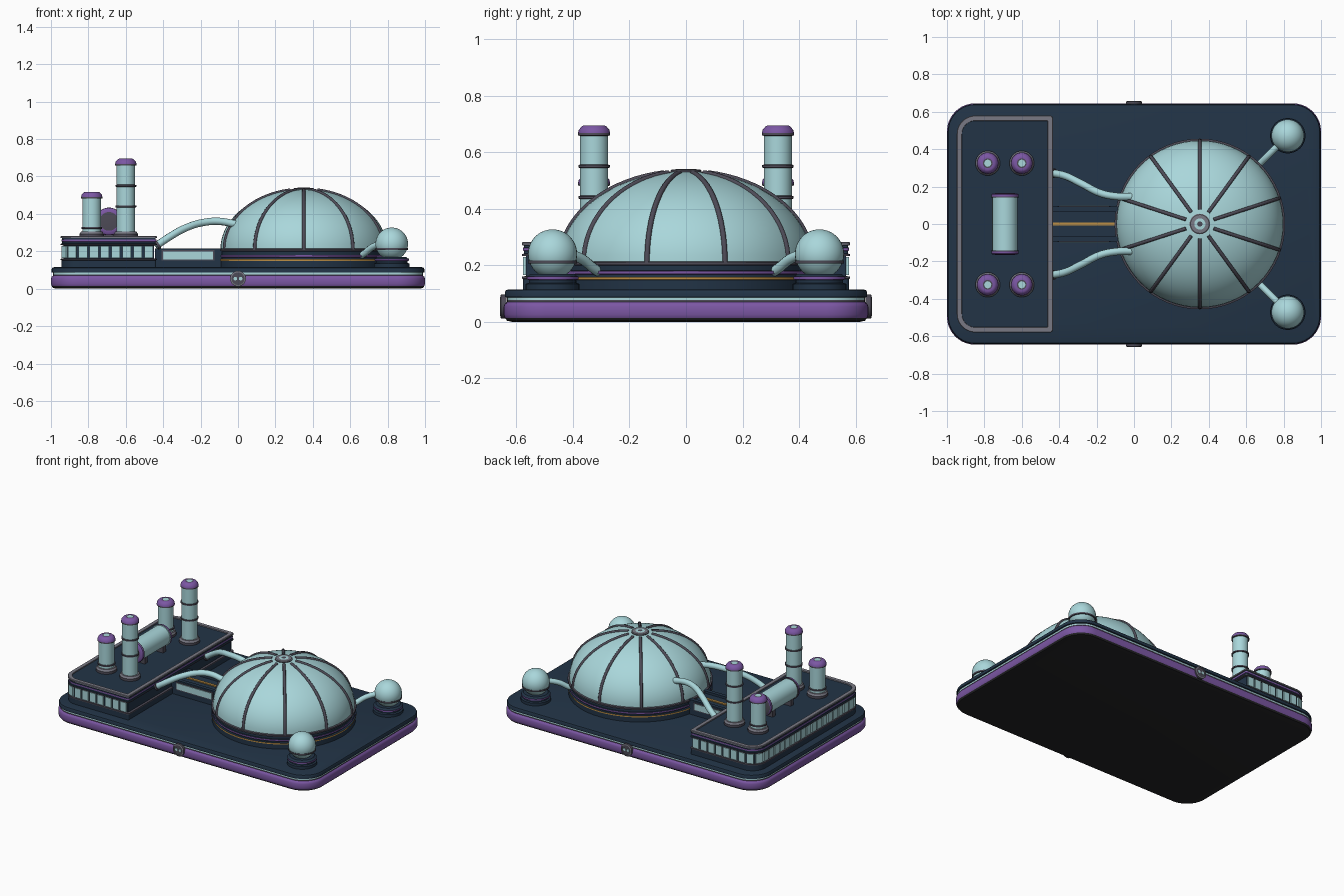
import bpy, bmesh, math
from mathutils import Matrix, Vector

if "Cube" in bpy.data.objects:
    bpy.data.objects.remove(bpy.data.objects["Cube"])

COLORS = {
    "pale_teal": (0.40, 0.68, 0.71), "navy": (0.016, 0.034, 0.062),
    "purple": (0.20, 0.095, 0.37), "grey": (0.19, 0.19, 0.23),
    "dark_grey": (0.075, 0.07, 0.095), "gold": (0.50, 0.27, 0.06),
    "black": (0.018, 0.018, 0.02),
}
MATS = {}
for n, c in COLORS.items():
    MATS[n] = bpy.data.materials.new(n)
    MATS[n].diffuse_color = (*c, 1)


def finish(name, bm, mats):
    bmesh.ops.recalc_face_normals(bm, faces=bm.faces)
    me = bpy.data.meshes.new(name)
    bm.to_mesh(me)
    bm.free()
    for m in mats:
        me.materials.append(MATS[m])
    me.shade_smooth()
    me.set_sharp_from_angle(angle=math.radians(32))
    ob = bpy.data.objects.new(name, me)
    bpy.context.collection.objects.link(ob)
    return ob


def loft(name, outline, profile, matrix=Matrix()):
    """Stack outlines: profile = (offset or radius, z, colour of the band above)."""
    mats = list(dict.fromkeys(p[2] for p in profile))
    bm = bmesh.new()
    rings = [[bm.verts.new(matrix @ Vector((x, y, z))) for x, y in outline(o)]
             for o, z, _ in profile]
    n = len(rings[0])
    for k in range(len(rings) - 1):
        a, b = rings[k], rings[k + 1]
        for i in range(n):
            j = (i + 1) % n
            bm.faces.new((a[i], a[j], b[j], b[i])).material_index = mats.index(profile[k][2])
    bm.faces.new(rings[0][::-1]).material_index = mats.index(profile[0][2])
    bm.faces.new(rings[-1]).material_index = mats.index(profile[-1][2])
    return finish(name, bm, mats)


def circle(n):
    return lambda r: [(r * math.cos(2 * math.pi * i / n), r * math.sin(2 * math.pi * i / n))
                      for i in range(n)]


def lathe(name, profile, loc=(0, 0, 0), n=32, rot=Matrix()):
    return loft(name, circle(n), profile, Matrix.Translation(loc) @ rot)


def round_rect(x0, x1, y, r_left, r_right, seg=10):
    corners = [(x1, y, -1, -1, r_right, 0), (x0, y, 1, -1, r_left, 90),
               (x0, -y, 1, 1, r_left, 180), (x1, -y, -1, 1, r_right, 270)]

    def outline(off):
        pts = []
        for cx, cy, sx, sy, r, a0 in corners:
            rr = max(r - off, 0.004)
            for k in range(seg + 1):
                a = math.radians(a0 + 90 * k / seg)
                pts.append((cx + sx * (off + rr) + rr * math.cos(a),
                            cy + sy * (off + rr) + rr * math.sin(a)))
        return pts
    return outline


def boxes(name, items, mat):
    """items = (centre, size, z rotation)"""
    bm = bmesh.new()
    for c, s, a in items:
        bmesh.ops.create_cube(bm, size=1, matrix=Matrix.Translation(c) @ Matrix.Rotation(a, 4, 'Z')
                              @ Matrix.Diagonal((*s, 1)))
    return finish(name, bm, [mat])


def tube(name, paths, r, mat, smooth=True):
    cu = bpy.data.curves.new(name, 'CURVE')
    cu.dimensions = '3D'
    cu.bevel_depth, cu.bevel_resolution, cu.use_fill_caps = r, 3, True
    cu.resolution_u = 8
    for pts in paths:
        sp = cu.splines.new('BEZIER' if smooth else 'POLY')
        if smooth:
            sp.bezier_points.add(len(pts) - 1)
            for b, p in zip(sp.bezier_points, pts):
                b.co = p
                b.handle_left_type = b.handle_right_type = 'AUTO'
        else:
            sp.points.add(len(pts) - 1)
            for b, p in zip(sp.points, pts):
                b.co = (*p, 1)
    cu.materials.append(MATS[mat])
    ob = bpy.data.objects.new(name, cu)
    bpy.context.collection.objects.link(ob)
    bpy.ops.object.select_all(action='DESELECT')
    ob.select_set(True)
    bpy.context.view_layer.objects.active = ob
    bpy.ops.object.convert(target='MESH')
    bpy.ops.object.shade_smooth_by_angle(angle=math.radians(40))


# Base plate in coloured layers
loft("base_plate", round_rect(-1, 1, 0.645, 0.15, 0.15), [
    (0.03, 0, "black"), (0.012, 0.004, "black"), (0.004, 0.014, "purple"), (0, 0.026, "purple"),
    (0, 0.054, "purple"), (0.004, 0.064, "purple"), (0.012, 0.07, "dark_grey"),
    (0.012, 0.077, "pale_teal"), (0.012, 0.086, "navy"), (0.004, 0.088, "navy"),
    (0.004, 0.104, "navy"), (0.008, 0.112, "navy"), (0.018, 0.115, "navy")])

# Round badges with plain studs, front and back
for s, side in ((-1, "front"), (1, "back")):
    rot = Matrix.Rotation(-s * math.pi / 2, 4, 'X')
    lathe(side + "_badge", [(0.042, 0, "dark_grey"), (0.042, 0.02, "grey"), (0.034, 0.022, "grey"),
                            (0.034, 0.018, "dark_grey")], (0, s * 0.635, 0.054), 32, rot)
    for x in (-0.014, 0.014):
        lathe(side + "_badge_stud", [(0.01, 0, "pale_teal"), (0.01, 0.003, "pale_teal")],
              (x, s * 0.653, 0.054), 10, rot)

# Machine block with rim, bands and window row
block = round_rect(-0.948, -0.434, 0.58, 0.10, 0.015)
loft("machine_block", block, [
    (0.004, 0.11, "navy"), (0.004, 0.152, "dark_grey"), (0, 0.153, "dark_grey"),
    (0, 0.16, "dark_grey"), (0.014, 0.162, "navy"), (0.014, 0.232, "dark_grey"),
    (0, 0.233, "dark_grey"), (0, 0.24, "navy"), (0.007, 0.241, "navy"), (0.007, 0.251, "purple"),
    (0.003, 0.252, "purple"), (0.003, 0.262, "navy"), (0.007, 0.263, "navy"),
    (0.007, 0.27, "grey"), (0, 0.271, "grey"), (0, 0.279, "grey"), (0.003, 0.282, "grey"),
    (0.027, 0.282, "grey"), (0.028, 0.275, "navy")])
path = [Vector(p) for p in block(0.009)][10:34]
total = sum((b - a).length for a, b in zip(path, path[1:]))
count = round(total / 0.059)
wins, d, i = [], 0.0, 0
for k in range(count):
    t = (k + 0.5) * total / count
    while i < len(path) - 2 and d + (path[i + 1] - path[i]).length < t:
        d += (path[i + 1] - path[i]).length
        i += 1
    u = (path[i + 1] - path[i]).normalized()
    p = path[i] + u * (t - d)
    wins.append(((p.x, p.y, 0.197), (0.046, 0.012, 0.064), math.atan2(u.y, u.x)))
boxes("block_windows", wins, "pale_teal")

# Chimneys, two sizes, mirrored
for y in (-0.325, 0.325):
    for x, top, bands in ((-0.6, 0.695, (0.44, 0.55)), (-0.782, 0.518, (0.325,))):
        prof = [(0.066, 0.27, "dark_grey"), (0.066, 0.292, "grey"), (0.06, 0.298, "grey"),
                (0.058, 0.305, "grey"), (0.05, 0.306, "pale_teal")]
        for z in bands:
            prof += [(0.05, z - 0.006, "dark_grey"), (0.056, z - 0.004, "dark_grey"),
                     (0.056, z + 0.004, "dark_grey"), (0.05, z + 0.006, "pale_teal")]
        prof += [(0.05, top - 0.037, "dark_grey"), (0.057, top - 0.036, "dark_grey"),
                 (0.057, top - 0.028, "purple"), (0.054, top - 0.016, "purple"),
                 (0.044, top - 0.004, "purple"), (0.036, top, "purple"),
                 (0.026, top, "dark_grey"), (0.019, top, "pale_teal")]
        lathe("chimney", prof, (x, y, 0))

# Lying tank between the chimneys
lathe("lying_tank", [
    (0.05, -0.165, "dark_grey"), (0.068, -0.162, "purple"), (0.073, -0.158, "purple"),
    (0.073, -0.148, "dark_grey"), (0.074, -0.143, "pale_teal"), (0.068, -0.142, "pale_teal"),
    (0.068, 0.142, "dark_grey"), (0.074, 0.143, "dark_grey"), (0.073, 0.148, "purple"),
    (0.073, 0.158, "purple"), (0.068, 0.162, "purple"), (0.05, 0.165, "dark_grey")],
    (-0.69, 0, 0.36), 32, Matrix.Rotation(math.pi / 2, 4, 'X'))
boxes("tank_cradles", [((-0.69, y, 0.295), (0.11, 0.03, 0.05), 0) for y in (-0.1, 0.1)], "dark_grey")

# Domed hall: stepped foot ring, dome, ribs, crown
CX, R, Z0, H = 0.352, 0.446, 0.212, 0.32
lathe("dome_foot", [
    (0.452, 0.11, "navy"), (0.452, 0.148, "gold"), (0.456, 0.149, "gold"), (0.456, 0.158, "navy"),
    (0.442, 0.159, "navy"), (0.442, 0.168, "purple"), (0.452, 0.169, "purple"),
    (0.452, 0.18, "navy"), (0.444, 0.181, "navy"), (0.444, 0.2, "dark_grey"),
    (0.456, 0.201, "dark_grey"), (0.456, 0.211, "dark_grey"), (0.44, 0.216, "dark_grey")],
    (CX, 0, 0), 64)
lathe("dome", [(R * math.cos(a), Z0 + H * math.sin(a), "pale_teal")
               for a in [math.radians(89.0 * k / 20) for k in range(21)]], (CX, 0, 0), 64)
ribs = []
for k in range(10):
    t = math.radians(90 + 36 * k)
    ribs.append([(CX + R * math.cos(a) * math.cos(t), R * math.cos(a) * math.sin(t),
                  Z0 + H * math.sin(a)) for a in [math.radians(80 * j / 18) for j in range(19)]])
tube("dome_ribs", ribs, 0.0095, "dark_grey", smooth=False)
lathe("dome_crown", [(0.055, 0.52, "dark_grey"), (0.055, 0.535, "grey"), (0.05, 0.539, "grey"),
                     (0.03, 0.54, "pale_teal"), (0.014, 0.541, "dark_grey")], (CX, 0, 0))

# Corridor joining block and dome
boxes("corridor", [((-0.265, 0, 0.155), (0.36, 0.14, 0.09), 0)]
      + [((-0.265, s * 0.08, 0.162), (0.36, 0.026, 0.108), 0) for s in (-1, 1)], "navy")
boxes("corridor_gold_strip", [((-0.265, 0, 0.201), (0.34, 0.018, 0.012), 0)], "gold")
boxes("corridor_window_frames", [((-0.267, s * 0.093, 0.178), (0.285, 0.005, 0.056), 0)
                                 for s in (-1, 1)], "dark_grey")
boxes("corridor_windows", [((-0.267, s * 0.096, 0.178), (0.268, 0.006, 0.042), 0)
                           for s in (-1, 1)], "pale_teal")

# Mirrored pipes and ball tanks
for s in (-1, 1):
    tube("arched_pipe", [[(-0.44, s * 0.273, 0.228), (-0.37, s * 0.258, 0.275),
                          (-0.28, s * 0.215, 0.325), (-0.18, s * 0.165, 0.355),
                          (-0.1, s * 0.148, 0.36), (-0.01, s * 0.145, 0.345)]], 0.02, "pale_teal")
    tube("pipe_collar", [[(-0.437, s * 0.273, 0.23), (-0.425, s * 0.271, 0.238)]], 0.026,
         "dark_grey", smooth=False)
    tube("ball_pipe", [[(0.645, s * 0.295, 0.17), (0.675, s * 0.325, 0.188),
                        (0.715, s * 0.365, 0.22), (0.78, s * 0.43, 0.245)]], 0.018, "pale_teal")
    lathe("ball_pedestal", [
        (0.095, 0.11, "navy"), (0.095, 0.134, "navy"), (0.084, 0.138, "navy"),
        (0.084, 0.148, "purple"), (0.092, 0.15, "purple"), (0.092, 0.16, "navy"),
        (0.086, 0.162, "navy"), (0.078, 0.17, "navy")], (0.822, s * 0.472, 0))
    lathe("ball_tank", [(0.087 * math.cos(a), 0.24 + 0.087 * math.sin(a), "pale_teal")
                        for a in [math.radians(-88 + 176 * k / 20) for k in range(21)]],
          (0.822, s * 0.472, 0))
    lathe("ball_band", [(0.07, 0.206, "dark_grey"), (0.087, 0.207, "dark_grey"),
                        (0.087, 0.217, "dark_grey"), (0.07, 0.218, "dark_grey")],
          (0.822, s * 0.472, 0))

for m in bpy.data.materials:
    if m.users and not m.is_grease_pencil:
        m.use_nodes = True
        m.node_tree.nodes["Principled BSDF"].inputs["Base Color"].default_value = m.diffuse_color
